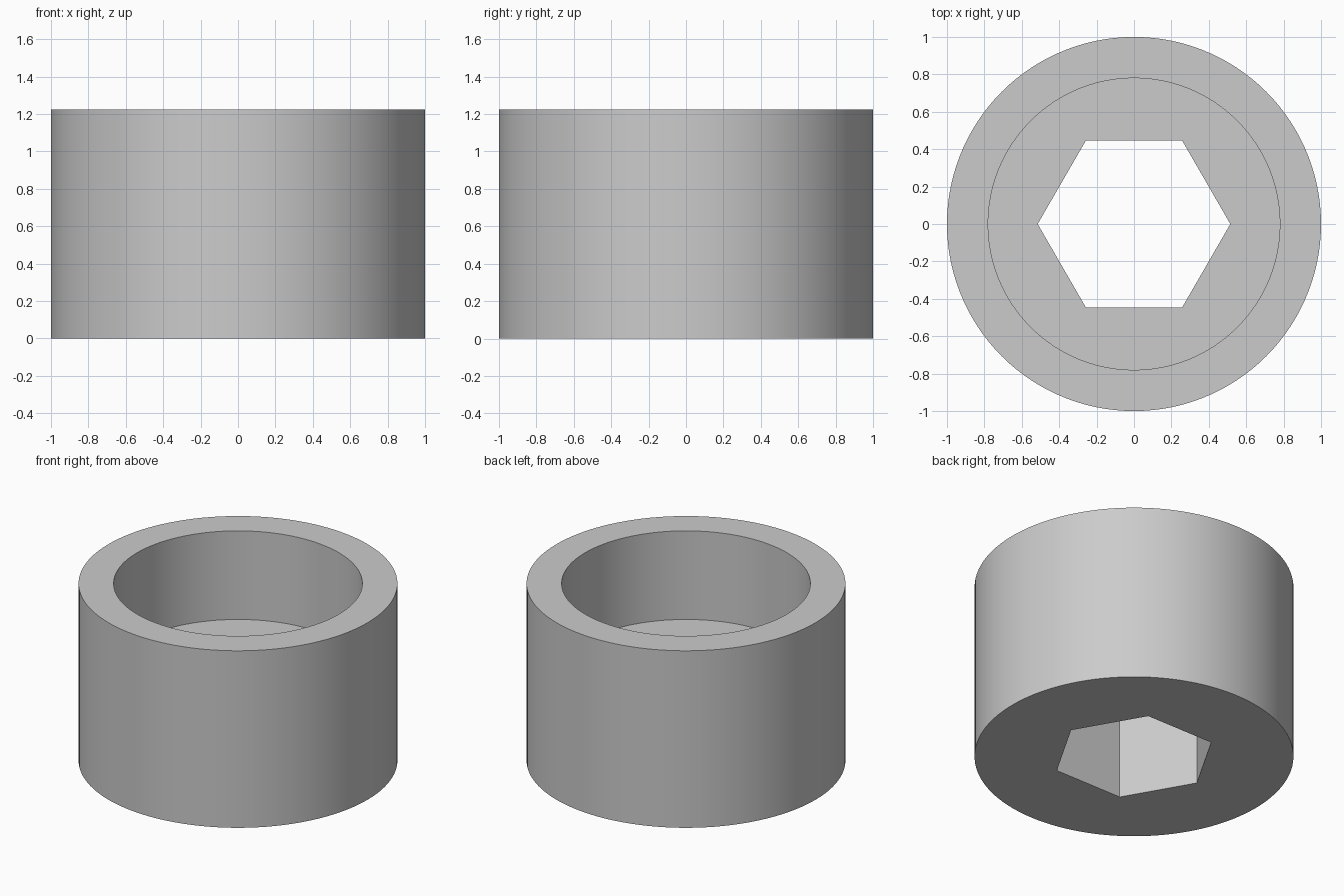
import bpy
import bmesh
from math import cos, sin, pi, radians

cube = bpy.data.objects.get("Cube")
if cube:
    bpy.data.objects.remove(cube, do_unlink=True)

SEGMENTS = 120  # divisible by six, so hexagon corners fall on ring points
HEIGHT = 1.225
FLOOR = 0.612
OUTER = 1.0
BORE = 0.78
APOTHEM = 0.446

# Plain grey material
grey = bpy.data.materials.new("grey")
grey.use_nodes = True
colour = (0.6, 0.6, 0.6, 1)
grey.diffuse_color = colour
grey.node_tree.nodes["Principled BSDF"].inputs["Base Color"].default_value = colour


def circle(radius):
    return lambda angle: radius


def hexagon(angle):
    return APOTHEM / cos(angle % (pi / 3) - pi / 6)


def add_ring(bm, shape, z):
    ring = []
    for i in range(SEGMENTS):
        angle = 2 * pi * i / SEGMENTS
        r = shape(angle)
        ring.append(bm.verts.new((r * cos(angle), r * sin(angle), z)))
    return ring


# Closed section: outer wall, rim, round bore, ledge, hexagonal hole, underside
section = [
    (circle(OUTER), 0),
    (circle(OUTER), HEIGHT),
    (circle(BORE), HEIGHT),
    (circle(BORE), FLOOR),
    (hexagon, FLOOR),
    (hexagon, 0),
]
bm = bmesh.new()
rings = [add_ring(bm, shape, z) for shape, z in section]
for k, low in enumerate(rings):
    high = rings[(k + 1) % len(rings)]
    for i in range(SEGMENTS):
        j = (i + 1) % SEGMENTS
        bm.faces.new((low[i], low[j], high[j], high[i]))
bmesh.ops.recalc_face_normals(bm, faces=bm.faces)

mesh = bpy.data.meshes.new("hex_socket_collar")
bm.to_mesh(mesh)
bm.free()
mesh.materials.append(grey)
collar = bpy.data.objects.new("hex_socket_collar", mesh)
bpy.context.collection.objects.link(collar)

# Smooth round walls, crisp rims and hexagon corners
bpy.ops.object.select_all(action="DESELECT")
collar.select_set(True)
bpy.context.view_layer.objects.active = collar
bpy.ops.object.shade_smooth_by_angle(angle=radians(30))
